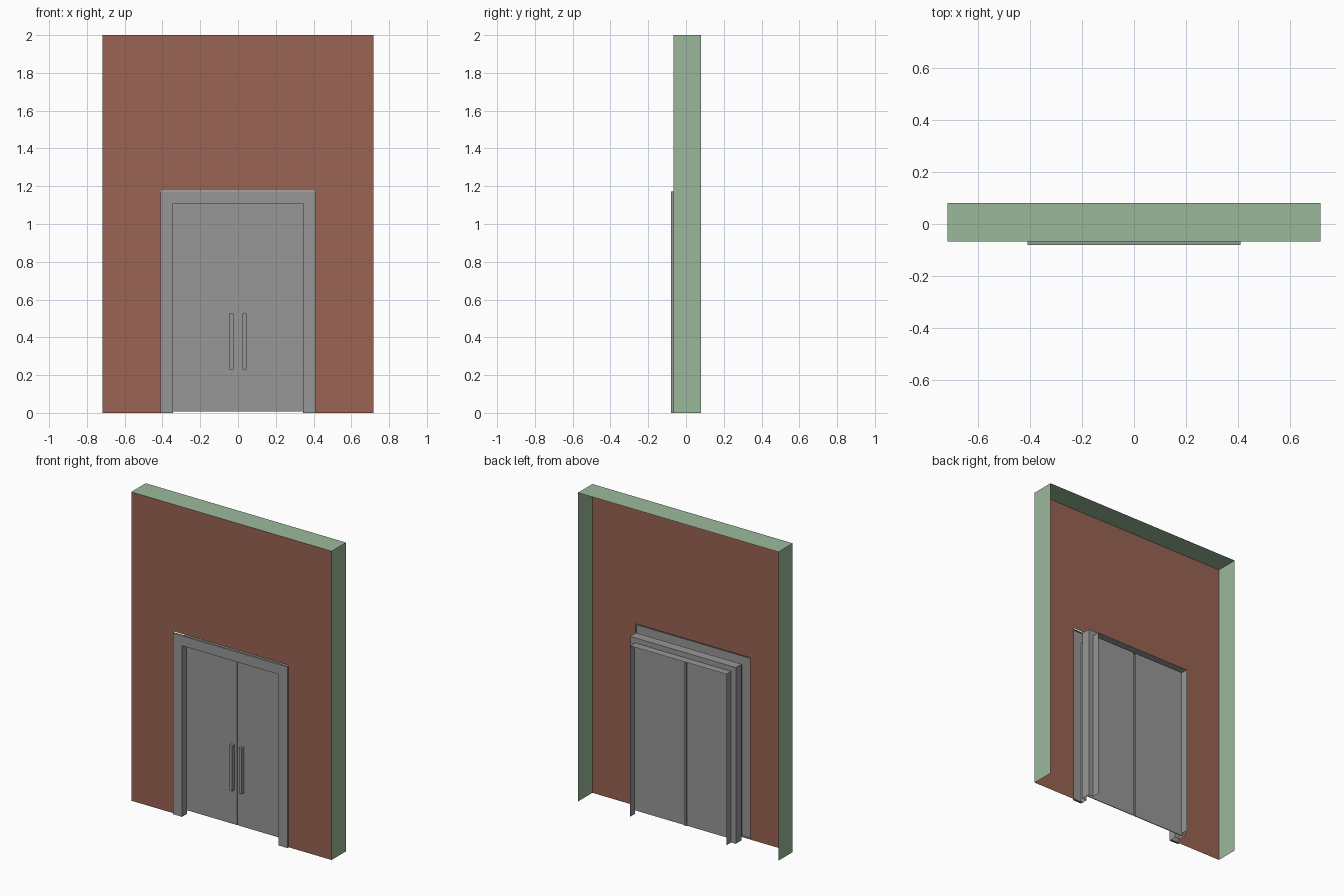
import bpy, bmesh

if "Cube" in bpy.data.objects:
    bpy.data.objects.remove(bpy.data.objects["Cube"])


def material(name, rgb):
    m = bpy.data.materials.new(name)
    m.diffuse_color = (*rgb, 1)
    m.use_nodes = True
    m.node_tree.nodes["Principled BSDF"].inputs["Base Color"].default_value = m.diffuse_color
    return m


BRICK = material("brick_red", (0.32, 0.125, 0.086))
GREEN = material("pale_green", (0.33, 0.485, 0.33))
GREY = material("door_grey", (0.31, 0.31, 0.31))

W, H = 0.718, 2.0                 # wall half width and height
FRONT, BACK = -0.067, 0.08        # wall depth
IN_W, IN_H = 0.345, 1.108         # clear door opening
TRIM = 0.065                      # visible trim width


def finish(name, bm, mat):
    mesh = bpy.data.meshes.new(name)
    bm.to_mesh(mesh)
    bm.free()
    mesh.materials.append(mat)
    ob = bpy.data.objects.new(name, mesh)
    bpy.context.collection.objects.link(ob)
    return ob


def box(name, x0, x1, y0, y1, z0, z1, mat):
    bm = bmesh.new()
    bmesh.ops.create_cube(bm, size=1)
    for v in bm.verts:
        v.co = (x1 if v.co.x > 0 else x0,
                y1 if v.co.y > 0 else y0,
                z1 if v.co.z > 0 else z0)
    return finish(name, bm, mat)


def arch(name, half, height, profile, mat):
    """Sweep an open (outward offset, depth) profile up, over and down an opening."""
    bm = bmesh.new()
    rows = []
    for off, y in profile:
        w, h = half + off, height + off
        rows.append([bm.verts.new(p) for p in
                     ((-w, y, 0), (-w, y, h), (w, y, h), (w, y, 0))])
    for a, b in zip(rows, rows[1:]):
        for i in range(3):
            bm.faces.new((a[i], b[i], b[i + 1], a[i + 1]))
    return finish(name, bm, mat)


# Brick front sheet with a doorway cut out of it
hole_w, hole_h = IN_W + TRIM, IN_H + TRIM + 0.005
bm = bmesh.new()
outer = [bm.verts.new((x, FRONT, z)) for x, z in ((-W, 0), (-W, H), (W, H), (W, 0))]
inner = [bm.verts.new((x, FRONT, z)) for x, z in
         ((-hole_w, 0), (-hole_w, hole_h), (hole_w, hole_h), (hole_w, 0))]
for i in range(3):
    bm.faces.new((outer[i], inner[i], inner[i + 1], outer[i + 1]))
finish("brick_front", bm, BRICK)

# Green wall sides and top, open at the back and bottom
arch("wall_edges", W, H, [(0, BACK), (0, FRONT)], GREEN)

# Door frame: raised trim, reveal, and a pocket that holds the doors
arch("door_frame", IN_W, IN_H,
     [(TRIM, FRONT), (TRIM, -0.08), (0, -0.08), (0, -0.03),
      (0.033, -0.03), (0.033, 0.03), (0, 0.03), (0, BACK)], GREY)

# Doors, handles and trim feet, left and right
for side, s in (("left", -1), ("right", 1)):
    def span(a, b):
        return sorted((s * a, s * b))
    box(side + "_door", *span(0.006, IN_W + 0.03), -0.002, 0.003, 0.008, IN_H + 0.03, GREY)
    box(side + "_handle", *span(0.024, 0.044), -0.026, -0.002, 0.23, 0.525, GREY)
    box(side + "_trim_foot", *span(IN_W, IN_W + TRIM), -0.08, FRONT, 0.0, 0.004, GREY)

# Strip closing the gap between the doors
box("centre_strip", -0.008, 0.008, 0.003, 0.01, 0.008, IN_H + 0.01, GREY)
